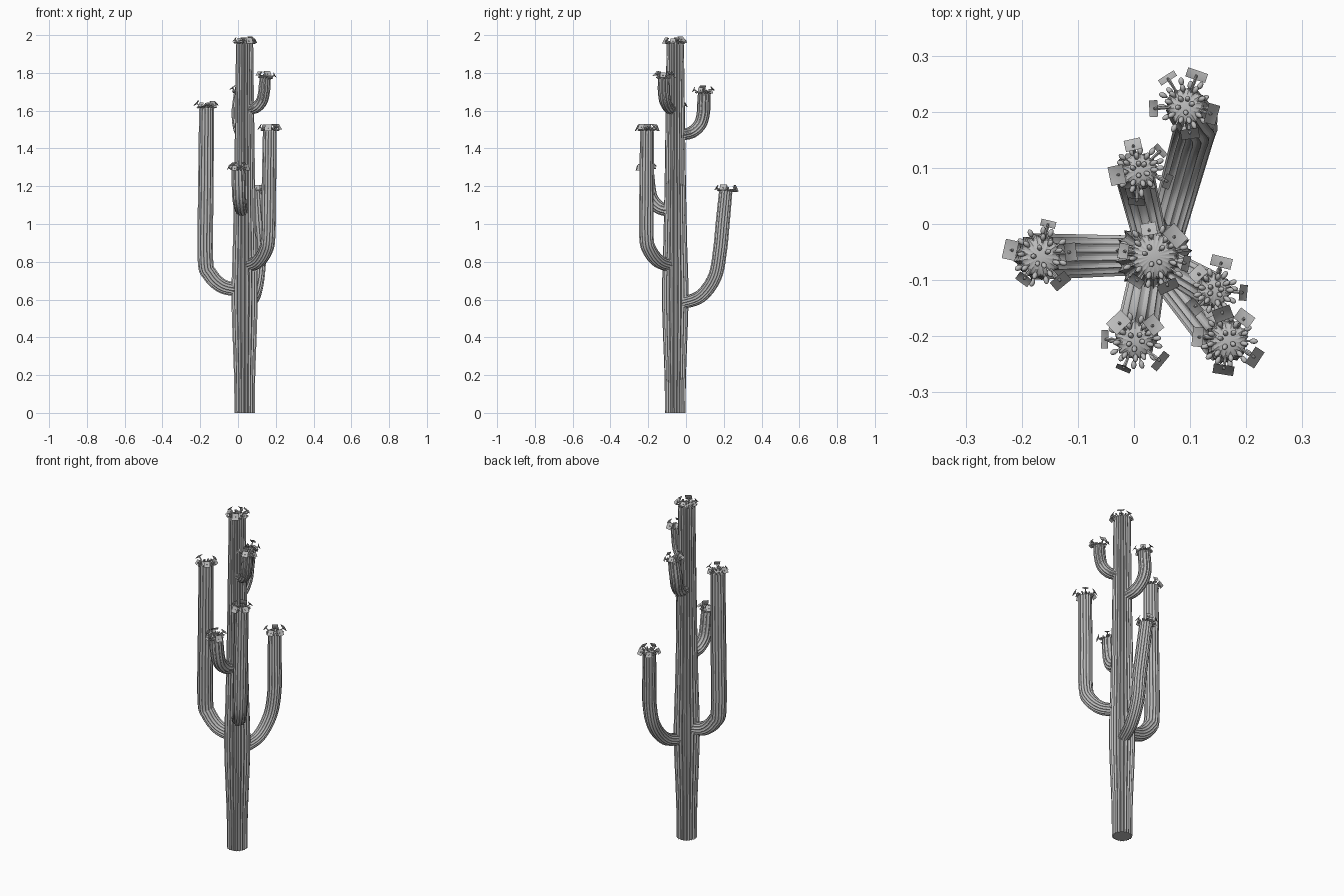
import bpy, bmesh, math, random
from mathutils import Vector, Matrix

random.seed(4)
if "Cube" in bpy.data.objects:
    bpy.data.objects.remove(bpy.data.objects["Cube"])

COLOUR = (0.5, 0.5, 0.5, 1)
grey = bpy.data.materials.new("plain grey")
grey.use_nodes = True
grey.diffuse_color = COLOUR
grey.node_tree.nodes["Principled BSDF"].inputs["Base Color"].default_value = COLOUR


def make_object(name, bm, angle):
    mesh = bpy.data.meshes.new(name)
    bm.to_mesh(mesh)
    bm.free()
    mesh.materials.append(grey)
    obj = bpy.data.objects.new(name, mesh)
    bpy.context.collection.objects.link(obj)
    bpy.ops.object.select_all(action='DESELECT')
    obj.select_set(True)
    bpy.context.view_layer.objects.active = obj
    bpy.ops.object.shade_smooth_by_angle(angle=math.radians(angle))


def smooth_path(points, steps=6):
    """Catmull-Rom samples; each point is x, y, z, radius."""
    first, last = points[0] * 2 - points[1], points[-1] * 2 - points[-2]
    p = [first] + points + [last]
    samples = []
    for a, b, c, d in zip(p, p[1:], p[2:], p[3:]):
        for i in range(steps):
            t = i / steps
            samples.append(0.5 * (2 * b + (c - a) * t + (2 * a - 5 * b + 4 * c - d) * t * t
                                  + (3 * b - a - 3 * c + d) * t ** 3))
    return samples + [points[-1]]


def ribbed_stem(name, points, ribs):
    """Sweep a pleated cross-section along a path and round off its tip."""
    rings = [(q.to_3d(), q.w) for q in smooth_path(points)]
    tip, radius = rings[-1]
    up = (tip - rings[-2][0]).normalized()
    for step in (1, 2, 3):
        a = math.radians(25 * step)
        rings.append((tip + up * radius * 0.35 * math.sin(a), radius * math.cos(a)))

    bm = bmesh.new()
    pleat = (0.87, 0.9, 1, 0.9)
    count = ribs * len(pleat)
    heading = Vector((0, 0, 1))
    side = Vector((1, 0, 0))
    loops = []
    for i, (centre, rad) in enumerate(rings):
        if i or name != "trunk":
            ahead = rings[min(i + 1, len(rings) - 1)][0] - rings[max(i - 1, 0)][0]
            side = heading.rotation_difference(ahead) @ side
            heading = ahead.normalized()
        other = heading.cross(side)
        loop = []
        for k in range(count):
            a = math.tau * k / count
            offset = side * math.cos(a) + other * math.sin(a)
            loop.append(bm.verts.new(centre + offset * rad * pleat[k % len(pleat)]))
        loops.append(loop)
    for lo, hi in zip(loops, loops[1:]):
        for k in range(count):
            after = (k + 1) % count
            bm.faces.new((lo[k], lo[after], hi[after], hi[k]))
    bm.faces.new(loops[0][::-1])
    bm.faces.new(loops[-1])
    make_object(name, bm, 20)
    return tip, up, radius


def pose(place, direction):
    return Matrix.Translation(place) @ direction.to_track_quat('Z', 'Y').to_matrix().to_4x4()


def cone(bm, base, direction, low, high, length):
    bmesh.ops.create_cone(bm, cap_ends=True, segments=6, radius1=low, radius2=high,
                          depth=length, matrix=pose(base + direction * length / 2, direction))


def crown(name, tip, up, radius, flowers):
    """Stalked buds all over the tip and a ring of square open flowers."""
    frame = up.to_track_quat('Z', 'Y')

    def spoke(angle, tilt):
        flat = math.sin(tilt)
        return frame @ Vector((math.cos(angle) * flat, math.sin(angle) * flat, math.cos(tilt)))

    bm = bmesh.new()
    for count, tilt, start in ((13, 78, 0.75), (9, 55, 0.5), (5, 25, 0.2)):
        for i in range(count):
            a = math.tau * (i + random.uniform(-0.25, 0.25)) / count
            d = spoke(a, math.radians(tilt + random.uniform(-8, 8)))
            base = tip + spoke(a, math.pi / 2) * radius * start + up * radius * 0.12
            length = radius * random.uniform(0.3, 0.5)
            cone(bm, base, d, 0.0016, 0.0022, length)
            bmesh.ops.create_uvsphere(
                bm, u_segments=8, v_segments=6, radius=0.0048,
                matrix=pose(base + d * length, d) @ Matrix.Scale(1.6, 4, Vector((0, 0, 1))))
    make_object(name + "_buds", bm, 60)

    bm = bmesh.new()
    turn = random.uniform(0, math.tau)
    for i in range(flowers):
        a = turn + math.tau * (i + random.uniform(-0.2, 0.2)) / flowers
        d = spoke(a, math.radians(random.uniform(38, 68)))
        base = tip + spoke(a, math.pi / 2) * radius * 0.65 + up * radius * 0.1
        length = random.uniform(0.024, 0.034)
        half = random.uniform(0.013, 0.019)
        cone(bm, base, d, 0.002, 0.0035, length)
        # Shallow square dish with a small stamen in the middle
        end = base + d * length
        place = pose(end, d)
        centre = bm.verts.new(end)
        rim = [bm.verts.new(place @ Vector((x * half, y * half, 0.006)))
               for x, y in ((-1, -1), (1, -1), (1, 1), (-1, 1))]
        for k, corner in enumerate(rim):
            bm.faces.new((centre, corner, rim[(k + 1) % len(rim)]))
        cone(bm, end, d, 0.003, 0.002, 0.006)
    make_object(name + "_flowers", bm, 40)


def arm(name, start, bend, tip, radius, ribs=16):
    """Leave the trunk sideways, turn upward through a quarter ellipse, then rise."""
    start, bend, tip = Vector(start), Vector(bend), Vector(tip)
    reach = bend - start
    points = []
    for step in range(4):
        t = math.pi / 2 * step / 3
        out, rise = math.sin(t), 1 - math.cos(t)
        place = start + Vector((reach.x * out, reach.y * out, reach.z * rise))
        points.append((*place, radius * (0.86 + 0.14 * out)))
    points.append((*bend.lerp(tip, 0.5), radius))
    points.append((*tip, radius * 0.95))
    crown(name, *ribbed_stem(name, [Vector(p) for p in points], ribs), 5)


# Main trunk, swelling at about a third of its height
trunk = [Vector((0.035, -0.057, z, r)) for z, r in
         ((0, 0.055), (0.2, 0.057), (0.6, 0.07), (0.9, 0.063), (1.3, 0.055), (1.95, 0.046))]
crown("trunk", *ribbed_stem("trunk", trunk, 22), 6)

# Long arms
arm("tall_right_arm", (0, -0.056, 0.65), (-0.173, -0.058, 0.82), (-0.167, -0.058, 1.61), 0.042)
arm("front_left_arm", (0.05, -0.075, 0.78), (0.16, -0.21, 0.94), (0.168, -0.207, 1.49), 0.039)
arm("back_arm", (0.055, -0.025, 0.58), (0.112, 0.18, 0.86), (0.092, 0.21, 1.17), 0.038)

# Short arms
arm("small_front_arm", (0.025, -0.085, 1.07), (0.004, -0.2, 1.2), (0.002, -0.208, 1.285), 0.038, 14)
arm("upper_back_arm", (0.03, -0.03, 1.47), (0, 0.092, 1.59), (0.01, 0.096, 1.69), 0.035, 14)
arm("upper_left_arm", (0.055, -0.07, 1.605), (0.138, -0.117, 1.7), (0.144, -0.118, 1.77), 0.032, 14)
